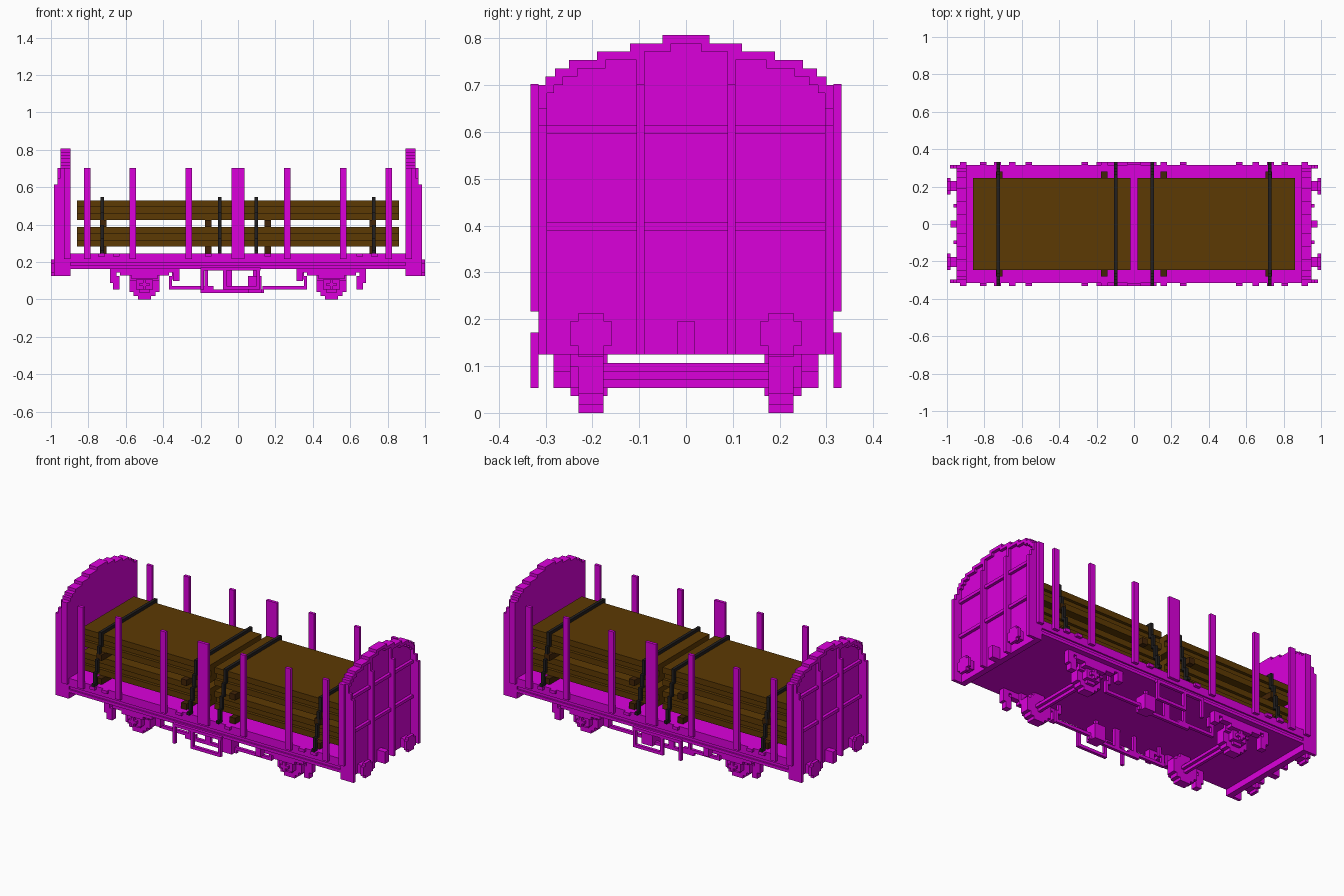
import bpy, bmesh
from mathutils import Matrix, Vector

cube = bpy.data.objects.get("Cube")
if cube:
    bpy.data.objects.remove(cube, do_unlink=True)

# Main dimensions
STEP = 0.0177            # thickness of the thinnest parts
HALF = STEP / 2
SIDE = 0.315             # half width of the deck
OUTER = SIDE + STEP      # half width over the stakes
END = 0.895              # inner face of the end walls
PANEL = END + 2 * STEP   # outer face of the end panels
RIM = PANEL + STEP       # outer face of the end rims
DECK = 0.247             # top of the deck
FLOOR = 0.163            # underside of the deck
SKIRT = 0.125            # underside of the end walls
CROWN = 0.807            # top of the end walls
STAKE_TOP = 0.703
BUFFER_Y = 0.203         # wheels and buffers share this line
AXLE_X, AXLE_Z = 0.5, 0.08


def material(name, *rgb):
    m = bpy.data.materials.new(name)
    m.use_nodes = True
    m.diffuse_color = (*rgb, 1)
    m.node_tree.nodes["Principled BSDF"].inputs["Base Color"].default_value = (*rgb, 1)
    return m


MAGENTA = material("magenta_paint", 0.71, 0, 0.71)
WOOD = material("plank_wood", 0.107, 0.041, 0.001)
DARK_WOOD = material("bearer_wood", 0.055, 0.018, 0.002)
BLACK = material("strap_black", 0.016, 0.014, 0.014)


def around(centre, half):
    return centre - half, centre + half


def across(half):
    return around(0, half)


def above(base, height):
    return base, base + height


def build(name, boxes, mirror="", mat=MAGENTA):
    """One object from (x span, y span, z span) boxes, mirrored over the named axes."""
    bm = bmesh.new()
    for sign_x in ((1, -1) if "x" in mirror else (1,)):
        for sign_y in ((1, -1) if "y" in mirror else (1,)):
            for spans in boxes:
                centre = Vector([sum(span) / 2 for span in spans])
                centre.x *= sign_x
                centre.y *= sign_y
                size = Matrix.Diagonal([high - low for low, high in spans] + [1])
                bmesh.ops.create_cube(bm, size=1, matrix=Matrix.Translation(centre) @ size)
    mesh = bpy.data.meshes.new(name)
    bm.to_mesh(mesh)
    bm.free()
    mesh.materials.append(mat)
    bpy.context.collection.objects.link(bpy.data.objects.new(name, mesh))


# Deck with a shallow groove along each side
deck_x = across(END + HALF)
build("deck", [(deck_x, across(SIDE), (FLOOR + 2 * STEP, DECK)),
               (deck_x, across(SIDE - HALF), (FLOOR + STEP, FLOOR + 2 * STEP)),
               (deck_x, across(SIDE), above(FLOOR, STEP))])

# Arched end walls: stepped panel with a raised rim
panels, rims = [], []
inner = 0
for level, half in enumerate((0.05, 0.12, 0.19, 0.25, 0.28, 0.3, SIDE)):
    top = CROWN - level * STEP
    bottom = SKIRT if half == SIDE else top - STEP
    panels.append(((END, PANEL), across(half), (bottom, top)))
    rims.append(((PANEL, RIM), (inner, half), (top - STEP, top)))
    inner = half - STEP
rims.append(((PANEL, RIM), (inner, SIDE), (SKIRT, STAKE_TOP - STEP)))
build("end_walls", panels, "x")
build("end_wall_rims", rims, "xy")

# Ribs and corner posts of the end walls
rib_y = around(0.097, HALF)
POST_TOP = 0.615
build("vertical_ribs", [((PANEL, RIM + STEP), rib_y, (SKIRT, STAKE_TOP)),
                        ((PANEL, RIM), rib_y, (STAKE_TOP, CROWN - 2 * STEP))], "xy")
build("horizontal_ribs", [((PANEL, RIM), across(SIDE - STEP), above(z, STEP))
                          for z in (0.39, POST_TOP - STEP)], "x")
corner_y = (SIDE - STEP, SIDE)
build("corner_posts", [(above(END, 2 * STEP), (SIDE, OUTER), (FLOOR + 3 * STEP, STAKE_TOP)),
                       ((END, RIM + 2 * STEP), corner_y, (SKIRT, POST_TOP)),
                       ((END, RIM + STEP), corner_y, above(POST_TOP, 2 * STEP))], "xy")

# Buffers and coupling hooks
buffer_z = (SKIRT + STEP, SKIRT + 4 * STEP)
FACE = 1 - STEP
build("buffers", [((RIM, FACE), around(BUFFER_Y, 1.5 * STEP), buffer_z),
                  ((FACE, 1), around(BUFFER_Y, 2.5 * STEP), buffer_z),
                  ((FACE, 1), around(BUFFER_Y, 1.5 * STEP), above(SKIRT, 5 * STEP))], "xy")
build("coupling_hooks", [((PANEL, FACE), across(STEP), above(SKIRT, 4 * STEP))], "x")

# Side stakes and lashing hooks
stake_y = (SIDE, OUTER)
stake_z = (FLOOR + 3 * STEP, STAKE_TOP)
build("side_stakes", [(around(x, STEP), stake_y, stake_z) for x in (0.263, 0.562, 0.807)], "xy")
build("centre_stakes", [(across(2 * STEP), stake_y, stake_z)], "y")
build("lashing_hooks", [(around(x, STEP), stake_y, (DECK - STEP, DECK))
                        for x in (0.16, 0.65, 0.73)], "xy")

# Stepped wheels and axles
wheel_y = around(BUFFER_Y, 1.5 * STEP)
build("wheels", [(around(AXLE_X, wide * STEP), wheel_y, around(AXLE_Z, tall))
                 for wide, tall in ((2, AXLE_Z), (3.3, AXLE_Z - STEP), (4.5, AXLE_Z / 2))], "xy")
build("axles", [(around(AXLE_X, wide * HALF), across(BUFFER_Y), around(AXLE_Z, tall * HALF))
                for wide, tall in ((1, 3), (3, 1))], "x")

# Axle boxes, guards and leaf springs
GUARD = wheel_y[1]
SPRING = GUARD + STEP
box_y, cap_y = (GUARD, SPRING + STEP), above(SPRING + STEP, STEP)
build("axle_boxes", [(around(AXLE_X, 5 * HALF), box_y, around(AXLE_Z, 3 * HALF)),
                     (around(AXLE_X, 3 * HALF), (GUARD, SPRING), around(AXLE_Z, 5 * HALF)),
                     (around(AXLE_X, 3 * HALF), cap_y, around(AXLE_Z, HALF)),
                     (around(AXLE_X, HALF), cap_y, around(AXLE_Z, 3 * HALF))], "xy")
spring_y = above(SPRING, 2 * STEP)
build("leaf_springs", [(around(AXLE_X, half), spring_y, above(FLOOR - (leaf + 1) * STEP, STEP))
                       for leaf, half in enumerate((0.18, 0.13, 0.07))], "xy")
build("axle_guards", [(around(AXLE_X, AXLE_Z), (GUARD, SPRING), (AXLE_Z + STEP, FLOOR))], "xy")

# Footstep brackets on both sides of each axle
LOW = AXLE_Z - 3 * HALF
build("step_brackets", [(around(AXLE_X + 0.167, STEP), spring_y, (AXLE_Z + HALF, FLOOR)),
                        (around(AXLE_X + 0.15, STEP), spring_y, (LOW, SKIRT)),
                        (around(AXLE_X - 0.17, STEP), spring_y, (AXLE_Z + STEP, FLOOR))], "xy")

# Brake rods in line with the wheels
ROD_END = 0.37
gear_y = around(BUFFER_Y, HALF)
build("brake_rods", [((0.13, ROD_END), gear_y, above(LOW, STEP)),
                     ((ROD_END - STEP, ROD_END), gear_y, (LOW, SKIRT)),
                     ((ROD_END - 2 * STEP, ROD_END - STEP), gear_y, (SKIRT - STEP, FLOOR))], "xy")

# Hand levers at the sides and brake gear below the deck
levers = [(above(x, STEP), stake_y, (LOW, FLOOR + HALF)) for x in (-0.2, -0.08, 0.1)]
levers += [((-0.08, 0.1), stake_y, above(LOW, STEP)),
           ((-0.2, 0.12), stake_y, (FLOOR - HALF, FLOOR + HALF))]
build("hand_levers", levers, "y")
build("brake_gear", [((-0.2, 0.14), gear_y, (LOW - STEP, LOW)),
                     (around(-0.17, HALF), gear_y, (LOW, FLOOR)),
                     (around(-0.05, STEP), gear_y, (LOW - STEP, FLOOR)),
                     (around(0.09, 2 * STEP), around(BUFFER_Y, 2 * STEP), (LOW - STEP, SKIRT)),
                     (around(0.09, HALF), gear_y, (SKIRT, FLOOR))], "y")

# Plank stacks: two tiers on each half, the middle layer set back
LOAD_Y = 0.246
PLANK = 2 * STEP
TIER = 8 * STEP
FIRST = DECK + PLANK
planks = []
for tier in range(2):
    for layer, inset in enumerate((0, STEP, 0)):
        base = FIRST + tier * TIER + layer * PLANK
        planks.append(((STEP, END - PLANK), across(LOAD_Y - inset), above(base, PLANK)))
build("planks", planks, "x", WOOD)

# Bearers under each tier
build("bearers", [(around(x, STEP), across(LOAD_Y + PLANK), above(DECK + tier * TIER, PLANK))
                  for x in (0.16, 0.72) for tier in range(2)], "x", DARK_WOOD)

# Straps over the load, stepping outwards down each side
LOAD_TOP = FIRST + TIER + 3 * PLANK
DROPS = 4
straps = []
for x in (0.097, 0.725):
    strap_x = around(x, HALF)
    straps.append((strap_x, (0, LOAD_Y + STEP), above(LOAD_TOP, STEP)))
    for drop in range(DROPS):
        low = LOAD_TOP - (LOAD_TOP - DECK) * (drop + 1) / DROPS
        straps.append((strap_x, above(LOAD_Y + drop * STEP, STEP),
                       above(low, (LOAD_TOP - DECK) / DROPS + HALF)))
    straps.append((strap_x, (SIDE - STEP, OUTER), above(DECK, STEP)))
build("straps", straps, "xy", BLACK)
